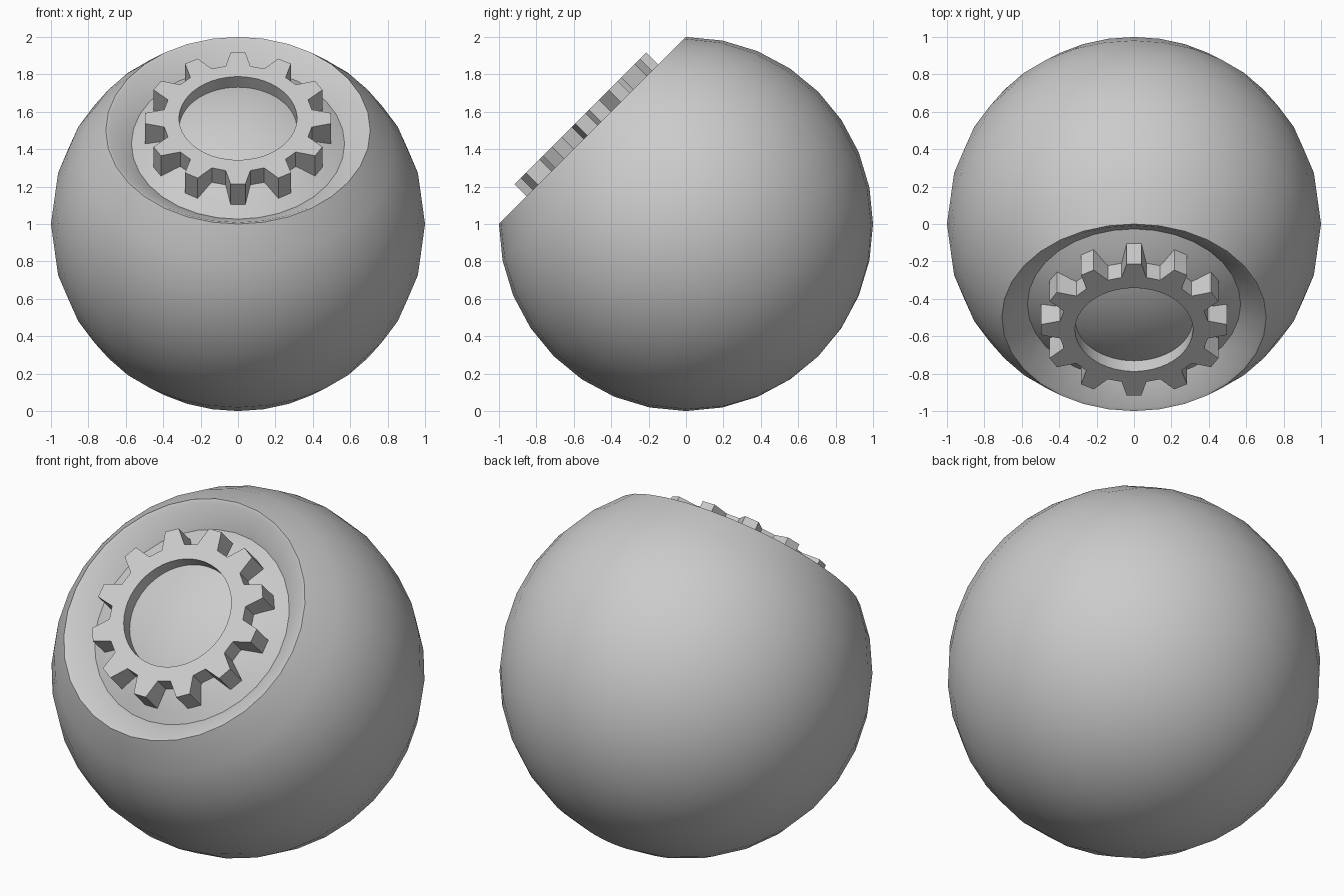
import bpy, bmesh, math

if "Cube" in bpy.data.objects:
    bpy.data.objects.remove(bpy.data.objects["Cube"])

TILT = math.radians(45)          # opening faces forward and up
CUT = math.sqrt(0.5)             # distance of the opening plane from the centre

grey = bpy.data.materials.new("light_grey")
grey.diffuse_color = (0.6, 0.6, 0.6, 1)
grey.use_nodes = True
grey.node_tree.nodes["Principled BSDF"].inputs["Base Color"].default_value = grey.diffuse_color


def finish(name, bm, angle):
    """Turn a bmesh into a tilted, shaded object."""
    mesh = bpy.data.meshes.new(name)
    bm.to_mesh(mesh)
    bm.free()
    mesh.materials.append(grey)
    obj = bpy.data.objects.new(name, mesh)
    bpy.context.collection.objects.link(obj)
    obj.location = (0, 0, 1)
    obj.rotation_euler = (TILT, 0, 0)
    bpy.ops.object.select_all(action='DESELECT')
    obj.select_set(True)
    bpy.context.view_layer.objects.active = obj
    bpy.ops.object.shade_smooth_by_angle(angle=math.radians(angle))
    return obj


def ring(bm, r, z, n):
    if r < 1e-5:
        return [bm.verts.new((0, 0, z))] * n
    return [bm.verts.new((r * math.cos(2 * math.pi * i / n),
                          r * math.sin(2 * math.pi * i / n), z)) for i in range(n)]


def lathe(name, profile, n, angle=30):
    """Spin (radius, height) points, listed from the top centre outwards."""
    bm = bmesh.new()
    rings = [ring(bm, r, z, n) for r, z in profile]
    for a, b in zip(rings, rings[1:]):
        for i in range(n):
            j = (i + 1) % n
            quad = [a[i], b[i], b[j], a[j]]
            bm.faces.new(list(dict.fromkeys(quad)))
    return finish(name, bm, angle)


# Ball shell: sloping socket wall, thin rim, then the sphere down to its far pole
step = math.pi / 16
shell = [(0.57, CUT - 0.10), (0.69, CUT - 0.005), (CUT, CUT)]
shell += [(math.sin(k * step), math.cos(k * step)) for k in range(5, 16)]
shell.append((0, -1))
lathe("ball_shell", shell, 32)

# Shallow domed lens filling the socket
R, EDGE = 1.1, 0.57
base = CUT - 0.10 - math.sqrt(R * R - EDGE * EDGE)
lens = [(EDGE * k / 8, base + math.sqrt(R * R - (EDGE * k / 8) ** 2)) for k in range(9)]
lathe("domed_lens", lens, 32)

# Gear ring with twelve tapered teeth and a round hole
TEETH = 12
bm = bmesh.new()
outline = [(-9.5, 0.40), (-4.5, 0.50), (4.5, 0.50), (9.5, 0.40)]
hole = [(a, 0.315) for a in (-11.25, -3.75, 3.75, 11.25)]


def loop(points, z):
    verts = []
    for t in range(TEETH):
        for a, r in points:
            a = math.radians(a + t * 360 / TEETH)
            verts.append(bm.verts.new((r * math.cos(a), r * math.sin(a), z)))
    return verts


top, low = CUT + 0.092, CUT - 0.064
loops = [loop(hole, top), loop(outline, top), loop(outline, low), loop(hole, low)]
for a, b in zip(loops, loops[1:] + loops[:1]):
    for i in range(len(a)):
        j = (i + 1) % len(a)
        bm.faces.new([a[i], b[i], b[j], a[j]])
finish("gear_ring", bm, 20)
